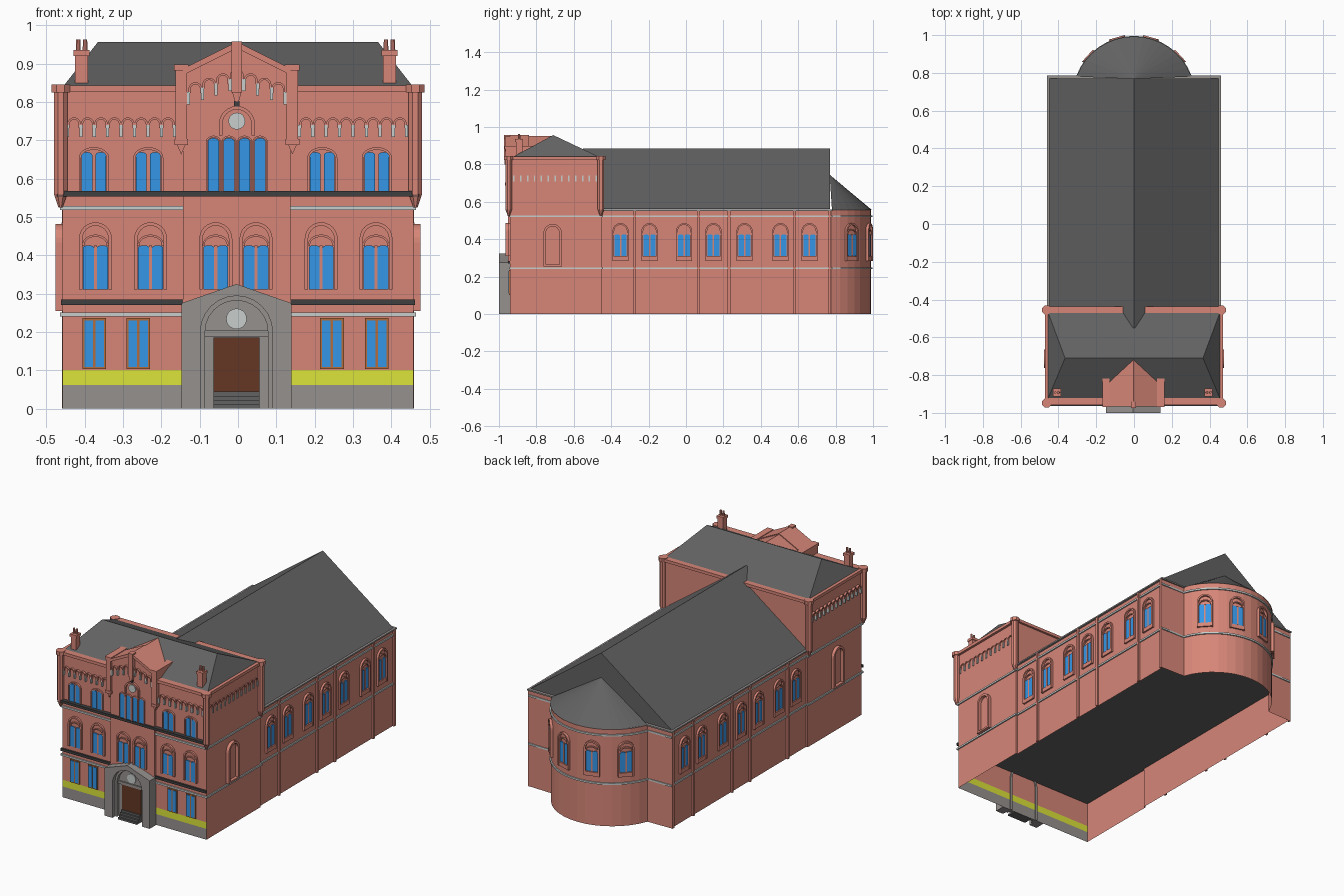
import bpy, bmesh, math
from mathutils import Matrix, Vector

if "Cube" in bpy.data.objects:
    bpy.data.objects.remove(bpy.data.objects["Cube"])

COL = dict(brick=(.68, .24, .187), roof_slate=(.122, .122, .122), glass_blue=(.036, .32, .84),
           yellow_band=(.72, .78, .043), stone_grey=(.305, .285, .275), pale_trim=(.58, .62, .61),
           door_brown=(.13, .038, .017), frame_brown=(.45, .15, .045), dark_trim=(.05, .05, .05))
MATS = {}
for k, c in COL.items():
    MATS[k] = bpy.data.materials.new(k)
    MATS[k].diffuse_color = (*c, 1)
PARTS = {}


def part(name, mat):
    return PARTS.setdefault((name, mat), bmesh.new())


def prism(name, mat, pts, d0, d1, M):
    """Extrude an outline (x, z) on a wall from depth d0 to d1 outwards."""
    bm = part(name, mat)
    a = [bm.verts.new(M @ Vector((x, -d0, z))) for x, z in pts]
    b = [bm.verts.new(M @ Vector((x, -d1, z))) for x, z in pts]
    fs = [bm.faces.new(a), bm.faces.new(b[::-1])]
    n = len(pts)
    fs += [bm.faces.new((a[i], b[i], b[(i + 1) % n], a[(i + 1) % n])) for i in range(n)]
    bmesh.ops.recalc_face_normals(bm, faces=fs)


def slab(name, mat, pts, z0, z1):
    """Extrude a plan outline (x, y) upwards."""
    prism(name, mat, pts, z0, z1, Matrix.Rotation(-math.pi / 2, 4, 'X'))


def rect(x0, x1, z0, z1):
    return [(x0, z0), (x1, z0), (x1, z1), (x0, z1)]


def arch(cx, z0, zs, hw, rise=None, n=12):
    rise = hw if rise is None else rise
    top = [(cx - hw * math.cos(math.pi * i / n), zs + rise * math.sin(math.pi * i / n)) for i in range(n + 1)]
    return [(cx - hw, z0)] + top + [(cx + hw, z0)]


def arch_ring(name, mat, cx, z0, zs, h0, h1, d, M, r0=None, r1=None):
    prism(name, mat, arch(cx, z0, zs, h0, r0) + arch(cx, z0, zs, h1, r1)[::-1], -.006, d, M)


def disc(cx, cz, r):
    return [(cx + r * math.cos(t * math.pi / 10), cz + r * math.sin(t * math.pi / 10)) for t in range(20)]


def column(name, mat, x, y, z0, z1, r0, r1, seg=8):
    bmesh.ops.create_cone(part(name, mat), cap_ends=True, segments=seg, radius1=r0, radius2=r1, depth=z1 - z0,
                          matrix=Matrix.Translation((x, y, (z0 + z1) / 2)) @ Matrix.Rotation(math.pi / seg, 4, 'Z'))


def wall(x, y, deg):
    return Matrix.Translation((x, y, 0)) @ Matrix.Rotation(math.radians(deg), 4, 'Z')


HW, NW, YF, YB, YN = .458, .448, -.94, -.45, .775
AC, AR, AA = .67, .319, 70
FRONT, RIGHT, LEFT = wall(0, YF, 0), wall(HW, 0, 90), wall(-HW, 0, -90)


def apse_arc(o=0, n=16):
    ts = [math.radians(AA - 2 * AA * i / n) for i in range(n + 1)]
    return [((AR + o) * math.sin(t), AC + (AR + o) * math.cos(t)) for t in ts]


def footprint(o=0):
    right = [(HW + o, YF - o), (HW + o, YB + o), (NW + o, YB + o), (NW + o, YN + o)]
    return right + apse_arc(o) + [(-x, y) for x, y in right[::-1]]


def shell(name, loop, zs):
    """Open wall ring with horizontal cuts."""
    bm = part(name, 'brick')
    rows = [[bm.verts.new((x, y, z)) for x, y in loop] for z in zs]
    n = len(loop)
    for a, b in zip(rows, rows[1:]):
        for i in range(n):
            j = (i + 1) % n
            bm.faces.new((a[i], a[j], b[j], b[i]))


def solid(name, mat, verts, faces):
    bm = part(name, mat)
    vs = [bm.verts.new(v) for v in verts]
    for f in faces:
        bm.faces.new([vs[i] for i in f])


# main walls, inner floor, pale string courses
shell('ground_walls', footprint(), [0, .062, .1, .24])
floor = footprint(-.001)
solid('inner_floor', 'roof_slate', [(x, y, .238) for x, y in floor], [range(len(floor))])
shell('front_block_walls', [(-HW, YF), (HW, YF), (HW, YB), (-HW, YB)], [.24, .84])
shell('nave_walls', footprint(), [.24, .56])
for z in (.24, .518):
    slab('string_course', 'pale_trim', footprint(.007), z, z + .01)

# roofs
solid('hip_roof', 'roof_slate', [(-HW, YF + .01, .838), (HW, YF + .01, .838), (HW, YB - .01, .838), (-HW, YB - .01, .838),
                                 (-.365, -.71, .957), (.365, -.71, .957)],
      [(0, 1, 5, 4), (1, 2, 5), (2, 3, 4, 5), (3, 0, 4), (3, 2, 1, 0)])
prism('nave_roof', 'roof_slate', [(-NW, .561), (NW, .561), (0, .885)], .55, -.77, wall(0, 0, 0))
arc = apse_arc(.004)
solid('apse_roof', 'roof_slate', [(x, y, .557) for x, y in arc] + [(0, .768, .745)],
      [(i + 1, i, len(arc)) for i in range(len(arc) - 1)])
slab('eaves_gutter', 'stone_grey', rect(-HW - .002, HW + .002, YB, YN + .01), .552, .56)

# parapet cornice and corner turrets
for s in (-1, 1):
    slab('cornice', 'brick', rect(*sorted((s * .448, s * .472)), -.955, -.44), .826, .843)
    slab('cornice', 'brick', rect(*sorted((s * .15, s * .47)), -.957, -.915), .826, .843)
    for y in (YF - .008, YB - .005):
        column('corner_turret', 'brick', s * .463, y, .56, .83, .019, .019)
        column('corner_turret', 'brick', s * .463, y, .525, .56, .006, .019)
        column('corner_turret', 'brick', s * .463, y, .825, .846, .026, .026)
slab('cornice', 'brick', rect(-.46, .46, -.475, -.438), .826, .843)

# chimneys with pots
for x in (-.408, .395):
    slab('chimney', 'brick', rect(x - .017, x + .017, -.91, -.875), .84, .93)
    slab('chimney', 'brick', rect(x - .021, x + .021, -.914, -.871), .92, .935)
    for dx in (-.009, .009):
        column('chimney_pot', 'brick', x + dx, -.892, .93, .963, .007, .006)


def arched_window(cx, M, sill=.31):
    arch_ring('window_arch', 'brick', cx, sill, .443, .043, .034, .012, M)
    for s in (-1, 1):
        prism('window_glass', 'glass_blue', arch(cx + s * .0182, .31, .42, .0142, .006, 6), -.004, .005, M)
    prism('window_mullion', 'brick', rect(cx - .004, cx + .004, .31, .425), .001, .008, M)
    # scalloped head above the twin panes
    arch_ring('window_head', 'brick', cx, .424, .428, .034, .029, .008, M, .026, .02)
    if sill < .31:
        prism('window_sill', 'brick', rect(cx - .043, cx + .043, sill, .308), .001, .01, M)


# front block: second floor windows, third floor windows, ground floor windows
BAY = wall(0, YF - .012, 0)
for x in (-.372, -.228, .217, .36):
    arched_window(x, FRONT)
for x in (-.058, .047):
    arched_window(x, BAY)
for x in (-.376, -.234, .22, .362):
    arch_ring('upper_window_frame', 'brick', x, .565, .655, .039, .033, .01, FRONT, .027, .02)
    for s in (-1, 1):
        prism('window_glass', 'glass_blue', arch(x + s * .018, .565, .662, .0138, .007, 6), -.004, .005, FRONT)
for x in (-.375, -.26, .245, .362):
    prism('ground_window_frame', 'frame_brown', rect(x - .031, x + .031, .103, .236), .001, .006, FRONT)
    for s in (-1, 1):
        prism('window_glass', 'glass_blue', rect(x + s * .0145 - .011, x + s * .0145 + .011, .109, .23), .002, .009, FRONT)

# central bay with gable
C = -.003
prism('central_bay', 'brick', rect(C - .14, C + .14, .242, .87), .001, .012, FRONT)
prism('bay_gable', 'brick', [(C - .14, .83), (C + .14, .83), (C + .14, .882), (C, .952), (C - .14, .882)], -.23, .012, FRONT)
for s in (-1, 1):
    prism('gable_cornice', 'brick', [(C + s * .14, .87), (C, .94), (C, .957), (C + s * .14, .887)], -.1, .027, FRONT)
    x = C + s * .145
    prism('gable_pier', 'brick', rect(x - .015, x + .015, .7, .885), -.1, .025, FRONT)
    prism('gable_pier', 'brick', rect(x - .019, x + .019, .882, .898), -.13, .03, FRONT)
    prism('gable_pier', 'brick', rect(x - .018, x + .018, .688, .703), 0, .028, FRONT)
    prism('gable_pier', 'brick', [(x - .012, .69), (x + .012, .69), (x, .663)], 0, .02, FRONT)
prism('gable_pendant', 'brick', rect(C - .014, C + .014, .825, .958), 0, .034, FRONT)
prism('gable_pendant', 'brick', [(C - .012, .826), (C + .012, .826), (C + .005, .8), (C - .005, .8)], 0, .03, FRONT)
prism('pendant_tip', 'dark_trim', rect(C - .007, C + .007, .788, .803), 0, .026, FRONT)
for i in range(4):
    x = C - .061 + .0405 * i
    prism('window_glass', 'glass_blue', arch(x, .565, .696, .0148, .01, 6), 0, .005, BAY)
    arch_ring('bay_window_frame', 'brick', x, .565, .696, .0195, .0155, .01, BAY, .016, .011)
arch_ring('oculus_arch', 'brick', C, .713, .742, .047, .038, .012, BAY)
prism('oculus', 'pale_trim', disc(C, .75, .022), 0, .006, BAY)

# dark floor bands
prism('floor_band', 'dark_trim', rect(-.472, .472, .553, .567), .001, .024, FRONT)
for x0, x1 in ((-.462, -.143), (.137, .462)):
    prism('floor_band', 'dark_trim', rect(x0, x1, .27, .284), .001, .012, FRONT)


def frieze(x0, x1, n, zf, M, d=.012):
    """Row of small arches on pale corbels; zf gives the springing height."""
    w = (x1 - x0) / n
    for i in range(n):
        x = x0 + w * (i + .5)
        arch_ring('frieze_arch', 'brick', x, zf(x) - .01, zf(x), w * .5, w * .34, d, M)
    for i in range(n + 1):
        x = x0 + w * i
        prism('frieze_corbel', 'pale_trim', rect(x - .004, x + .004, zf(x) - .034, zf(x) - .002), 0, d + .001, M)


flat = lambda x: .742
frieze(-.445, -.165, 8, flat, FRONT)
frieze(.16, .44, 8, flat, FRONT)
frieze(.48, .92, 12, flat, LEFT)
frieze(-.92, -.48, 12, flat, RIGHT, .005)
frieze(C - .126, C + .126, 7, lambda x: .868 - .32 * abs(x - C), BAY)

# stone portal with door, tympanum and steps
P = -.004
prism('portal', 'stone_grey', [(P - .143, 0), (P - .143, .275), (P, .325), (P + .143, .275), (P + .143, 0)]
      + arch(P, 0, .2, .094)[::-1], .001, .06, FRONT)
prism('portal_back', 'stone_grey', arch(P, 0, .2, .094), .001, .017, FRONT)
arch_ring('portal_inner_arch', 'stone_grey', P, 0, .2, .095, .082, .035, FRONT)
prism('portal_lintel', 'stone_grey', rect(P - .083, P + .083, .187, .203), .01, .024, FRONT)
prism('door', 'door_brown', rect(P - .06, P + .06, .03, .186), .01, .022, FRONT)
prism('portal_disc', 'pale_trim', disc(P, .234, .027), .01, .022, FRONT)
for i in range(4):
    prism('step', 'roof_slate', rect(P - .06, P + .06, .011 * i, .011 * (i + 1)), .001, .058 - .01 * i, FRONT)

# nave sides: pilasters, windows, blind arch on the front block
for s, M in ((1, RIGHT), (-1, LEFT)):
    prism('blind_arch_sill', 'brick', rect(-s * .713 - .049, -s * .713 + .049, .255, .265), .001, .018, M)
    arch_ring('blind_arch', 'brick', -s * .713, .255, .433, .049, .036, .018, M)
    N = wall(s * NW, 0, s * 90)
    for y in (-.275, .067, .23, .58, .769):
        prism('nave_pilaster', 'brick', rect(s * y - .007, s * y + .007, 0, .555), .001, .011, N)
    for y in (-.35, -.195, -.01, .147, .313, .505, .66):
        arched_window(s * y, N, .285)

# apse windows
for a in (-48, -16, 16, 48):
    t = math.radians(a)
    arched_window(0, wall(AR * math.sin(t), AC + AR * math.cos(t), 180 - a), .285)

# turn collected parts into objects
for (name, mat), bm in PARTS.items():
    me = bpy.data.meshes.new(name)
    me.materials.append(MATS[mat])
    if name == 'ground_walls':  # stone base and yellow band on the front only
        me.materials.append(MATS['stone_grey'])
        me.materials.append(MATS['yellow_band'])
        bm.normal_update()
        for f in bm.faces:
            z = f.calc_center_median().z
            if f.normal.y < -.9 and z < .1:
                f.material_index = 1 if z < .06 else 2
    bm.to_mesh(me)
    bm.free()
    bpy.context.collection.objects.link(bpy.data.objects.new(name, me))

for m in bpy.data.materials:
    if m.users and not m.is_grease_pencil:
        m.use_nodes = True
        m.node_tree.nodes["Principled BSDF"].inputs["Base Color"].default_value = m.diffuse_color
